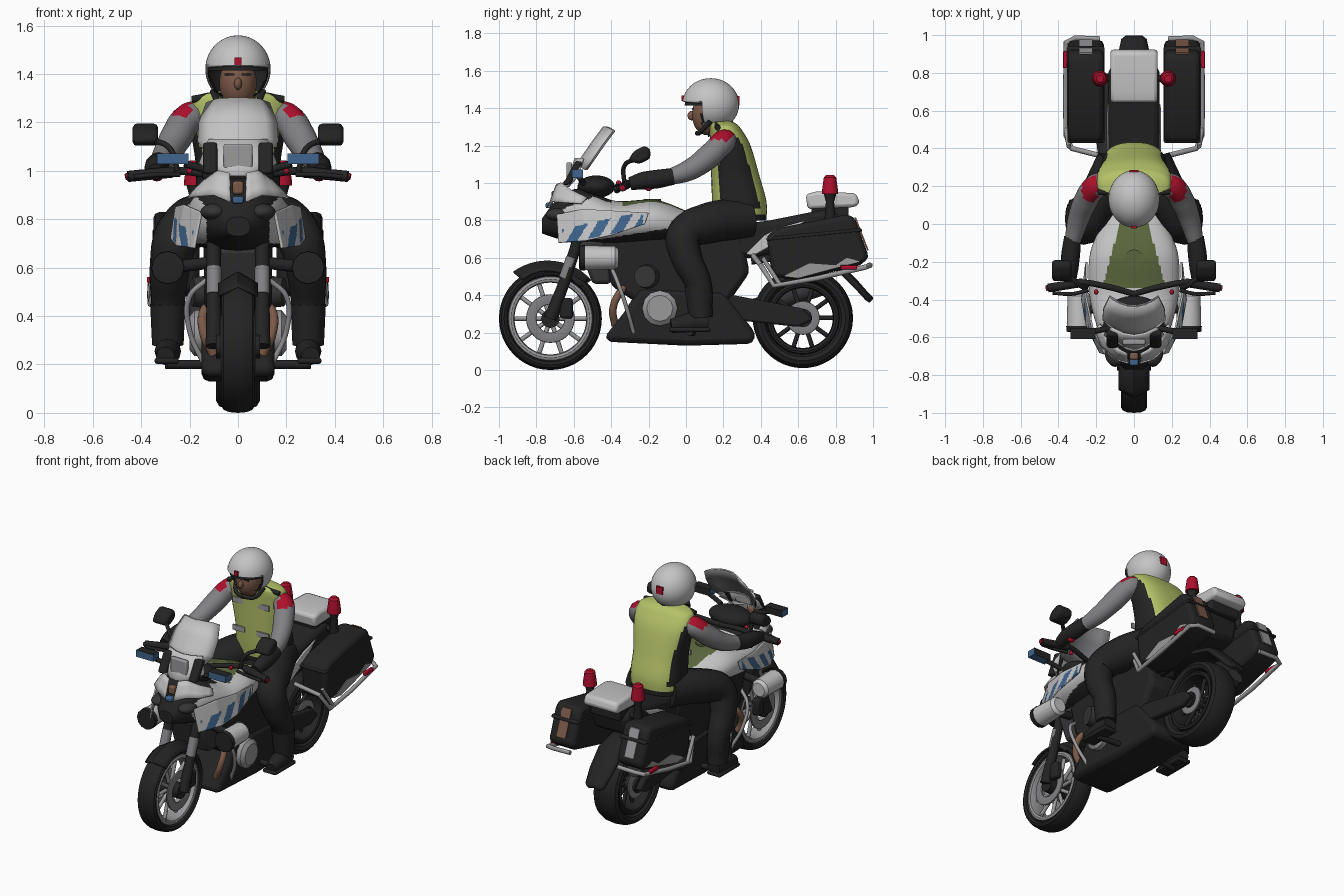
import bpy, bmesh
from math import sin, cos, pi, radians, copysign
from mathutils import Vector

if "Cube" in bpy.data.objects:
    bpy.data.objects.remove(bpy.data.objects["Cube"])

COLOURS = {
    "white": (.55, .55, .55), "silver": (.32, .32, .33), "grey": (.22, .22, .23),
    "black": (.017, .017, .018), "charcoal": (.035, .035, .037), "lime": (.46, .54, .14),
    "olive": (.1, .13, .045), "red": (.42, .005, .025), "blue": (.05, .13, .27), "brown": (.2, .1, .065)}
MATS, PARTS = {}, []
for key, rgb in COLOURS.items():
    m = bpy.data.materials.new(key)
    m.use_nodes = True
    m.diffuse_color = (*rgb, 1)
    bsdf = m.node_tree.nodes["Principled BSDF"]
    bsdf.inputs["Base Color"].default_value = (*rgb, 1)
    bsdf.inputs["Roughness"].default_value = .6
    MATS[key] = m


def finish(name, mesh, mat, mirror=False, bevel=0, solid=0, rule=None):
    """Colour, link and modify a mesh; rule(centre, normal) names the colour of each face."""
    ob = bpy.data.objects.new(name, mesh)
    bpy.context.collection.objects.link(ob)
    mesh.materials.clear()
    names = [mat]
    if rule:
        picks = [rule(p.center, p.normal) for p in mesh.polygons]
        names = sorted(set(picks))
        for p, c in zip(mesh.polygons, picks):
            p.material_index = names.index(c)
    for c in names:
        mesh.materials.append(MATS[c])
    if solid:
        mod = ob.modifiers.new("thickness", "SOLIDIFY")
        mod.thickness, mod.offset = solid, 0
    if bevel:
        mod = ob.modifiers.new("bevel", "BEVEL")
        mod.width, mod.segments = bevel, 2
    if mirror:
        ob.modifiers.new("mirror", "MIRROR")
    PARTS.append(ob)


def build(name, verts, faces, mat, **kw):
    mesh = bpy.data.meshes.new(name)
    mesh.from_pydata(verts, [], faces)
    bm = bmesh.new()
    bm.from_mesh(mesh)
    bmesh.ops.recalc_face_normals(bm, faces=bm.faces)
    bm.to_mesh(mesh)
    bm.free()
    finish(name, mesh, mat, **kw)


def grid(name, rows, mat, closed=False, caps=False, ring=False, **kw):
    """Skin rows of points; closed joins each row, ring joins last row to first."""
    n, r = len(rows[0]), len(rows)
    faces = [(i * n + j, i * n + (j + 1) % n, (i + 1) % r * n + (j + 1) % n, (i + 1) % r * n + j)
             for i in range(r if ring else r - 1) for j in range(n if closed else n - 1)]
    if caps:
        faces += [tuple(range(n)), tuple(range((r - 1) * n, r * n))]
    build(name, [p for row in rows for p in row], faces, mat, **kw)


def strip(name, top, bottom, mat, k=24, **kw):
    """Finely divided panel between two edge lines."""
    def fine(pts):
        return [Vector(a).lerp(b, i / k) for a, b in zip(pts, map(Vector, pts[1:])) for i in range(k)] + [Vector(pts[-1])]
    a, b = fine(top), fine(bottom)
    grid(name, [[p.lerp(q, i / k) for p, q in zip(a, b)] for i in range(k + 1)], mat, **kw)


def loft(name, keys, mat, axis="y", power=2.0, steps=6, n=32, **kw):
    """Rounded sections (position, centre, half width, half depth) along y or z."""
    rows, last = [], len(keys) - 1
    for i in range(last * steps + 1):
        k = min(i // steps, last - 1)
        t = i / steps - k
        a, b, c, d = (Vector(keys[max(0, min(last, k + q))]) for q in (-1, 0, 1, 2))
        pos, mid, hw, hd = b + (c - a) * t / 2 + (a - b * 2.5 + c * 2 - d / 2) * t ** 2 + (b * 3 - a - c * 3 + d) * t ** 3 / 2
        row = []
        for j in range(n):
            u, v = (copysign(abs(f) ** (2 / power), f) for f in (cos(2 * pi * j / n), sin(2 * pi * j / n)))
            row.append((hw * u, pos, mid + hd * v) if axis == "y" else (hw * u, mid + hd * v, pos))
        rows.append(row)
    grid(name, rows, mat, closed=True, caps=True, **kw)


def tube(name, pts, mat, r=.02, straight=False, mirror=False, **kw):
    """Round tube through (x, y, z[, radius]) points."""
    cu = bpy.data.curves.new(name, "CURVE")
    cu.dimensions, cu.bevel_depth, cu.bevel_resolution = "3D", 1, 4
    cu.resolution_u, cu.use_fill_caps = 8, True
    sp = cu.splines.new("POLY" if straight else "BEZIER")
    store = sp.points if straight else sp.bezier_points
    store.add(len(pts) - 1)
    for p, q in zip(store, pts):
        p.co = (*q[:3], 1) if straight else q[:3]
        p.radius = q[3] if len(q) > 3 else r
        if not straight:
            p.handle_left_type = p.handle_right_type = "AUTO"
    tmp = bpy.data.objects.new(name + " path", cu)
    bpy.context.collection.objects.link(tmp)
    mesh = bpy.data.meshes.new_from_object(tmp.evaluated_get(bpy.context.evaluated_depsgraph_get()))
    bpy.data.objects.remove(tmp)
    finish(name, mesh, mat, mirror=mirror, **kw)


def prism(name, prof, x0, x1, mat, **kw):
    """Side profile of (y, z) points stretched from x0 to x1."""
    grid(name, [[(x, *p) for p in prof] for x in (x0, x1)], mat, closed=True, caps=True, **kw)


def box(name, c, s, mat, **kw):
    y, z, h, k = c[1], c[2], s[1] / 2, s[2] / 2
    prism(name, [(y - h, z - k), (y + h, z - k), (y + h, z + k), (y - h, z + k)],
          c[0] - s[0] / 2, c[0] + s[0] / 2, mat, **kw)


def ball(name, c, s, mat, drop=None, **kw):
    bm = bmesh.new()
    bmesh.ops.create_uvsphere(bm, u_segments=40, v_segments=28, radius=1)
    for v in bm.verts:
        v.co = Vector(a + b * q for a, b, q in zip(c, v.co, s))
    if drop:
        gone = [f for f in bm.faces if drop(f.calc_center_median())]
        bmesh.ops.delete(bm, geom=gone, context="FACES")
    mesh = bpy.data.meshes.new(name)
    bm.to_mesh(mesh)
    bm.free()
    finish(name, mesh, mat, **kw)


def wheel_ring(name, y, z, hw, r0, r1, mat, power=2.0, cx=0, **kw):
    """Ring around the x axis with a rounded section."""
    rows, mid, half = [], (r0 + r1) / 2, (r1 - r0) / 2
    for i in range(48):
        a, row = 2 * pi * i / 48, []
        for j in range(12):
            u, v = (copysign(abs(f) ** (2 / power), f) for f in (cos(pi * j / 6), sin(pi * j / 6)))
            row.append((cx + hw * u, y + (mid + half * v) * cos(a), z + (mid + half * v) * sin(a)))
        rows.append(row)
    grid(name, rows, mat, closed=True, ring=True, **kw)


# Wheels
for side, y, z, hw, r, depth, rim, disc in (("front", -.725, .275, .068, .275, .055, "silver", .13),
                                            ("rear", .625, .278, .09, .268, .08, "black", .09)):
    wheel_ring(side + "_tyre", y, z, hw, r - depth, r, "black", 2.2)
    wheel_ring(side + "_rim", y, z, hw * .85, r - depth - .028, r - depth + .008, rim, 4)
    wheel_ring(side + "_brake_disc", y, z, .008, disc - .055, disc, "grey", 4, cx=.065, mirror=True)
    tube(side + "_hub", [(-.09, y, z), (.09, y, z)], "black", .05, True)
    for i in range(10):
        a = 2 * pi * i / 10
        d = Vector((0, cos(a), sin(a)))
        tube(side + "_spoke", [Vector((0, y, z)) + d * .04, Vector((0, y, z)) + d * (r - depth - .01)], rim, .012, True)

# Fork, mudguards and swing arm
tube("fork_leg", [(.1, -.725, .275, .034), (.1, -.65, .47, .03), (.1, -.55, .78, .03)], "black", straight=True, mirror=True)
tube("fork_slider", [(.1, -.65, .49), (.1, -.61, .6)], "grey", .031, True, True)
box("brake_caliper", (.09, -.64, .33), (.05, .07, .11), "black", bevel=.015, mirror=True)
grid("front_mudguard", [[(x, -.74 + (.31 - abs(x)) * cos(radians(a)), .27 + (.31 - abs(x) * .6) * sin(radians(a)))
     for x in (-.08, -.05, 0, .05, .08)] for a in range(42, 132, 6)], "black", solid=.01)
grid("rear_mudguard", [[(x, y, z - abs(x) * .3) for x in (-w, -w * .6, 0, w * .6, w)]
     for y, z, w in ((.35, .6, .085), (.6, .64, .085), (.8, .58, .085), (.9, .48, .08), (.97, .4, .065), (.99, .38, .04))], "black", solid=.025)
prism("swing_arm", [(.15, .28), (.15, .42), (.62, .33), (.68, .27), (.6, .23)], .09, .13, "black", bevel=.012, mirror=True)
tube("silencer", [(-.14, .25, .3, .04), (-.15, .45, .36, .05), (-.16, .78, .47, .055)], "charcoal", straight=True)

# Engine and frame
prism("belly", [(-.44, .17), (-.33, .31), (-.25, .44), (.2, .42), (.37, .2), (.36, .14), (0, .13), (-.4, .15)], -.15, .15, "black", bevel=.03)
prism("engine_block", [(-.4, .45), (-.46, .68), (-.3, .75), (.3, .72), (.34, .52), (.22, .35), (-.25, .35)], -.14, .14, "black", bevel=.03)
tube("engine_cover", [(.12, -.14, .33, .095), (.18, -.14, .33, .095), (.2, -.14, .33, .07)], "silver", straight=True, mirror=True)
tube("cylinder_head", [(.1, -.2, .5, .07), (.19, -.22, .5, .06)], "charcoal", straight=True, mirror=True)
tube("exhaust_header", [(.11, -.32, .45), (.14, -.35, .42), (.14, -.39, .33), (.1, -.38, .24)], "brown", .02, mirror=True)
tube("crash_bar", [(.13, -.4, .55), (.2, -.37, .48), (.2, -.32, .34), (.14, -.28, .2)], "silver", .011, mirror=True)
tube("foot_peg", [(.1, .04, .2), (.3, .02, .2)], "black", .018, True, True)
prism("radiator", [(-.58, .68), (-.5, .46), (-.4, .46), (-.4, .72)], -.13, .13, "charcoal", bevel=.02)


# Painted fairing and tank in one shell
def fairing_paint(c, n):
    x, y, z = abs(c.x), c.y, c.z
    if y > -.34 and x < .075 - .28 * y and z > .79:
        return "olive"
    if z < .7 + max(0, y + .45) * .16 or (y < -.5 and z > .82 + (y + .76) * .4) or (y < -.4 and x < .13):
        return "black"
    return "white"


def wing_paint(c, n):
    on_band = abs(c.z - .735 - (c.y + .55) * .22) < .042 and -.66 < c.y < -.23
    return "blue" if on_band and (c.y - c.z * .6) % .105 < .058 else "white"


loft("fairing_and_tank", [(-.77, .77, .05, .04), (-.68, .81, .13, .11), (-.56, .82, .19, .15), (-.38, .785, .235, .12),
     (-.17, .795, .235, .115), (-.02, .77, .18, .09), (.1, .74, .12, .06)],
     "white", power=2.3, steps=20, n=120, rule=fairing_paint)
strip("nose_cheek", [(.035, -.69, .99), (.08, -.665, 1.0), (.14, -.61, .96), (.18, -.53, .92)],
      [(.03, -.735, .87), (.1, -.715, .9), (.17, -.65, .895), (.205, -.56, .89)], "white", k=3, solid=.012, mirror=True)
strip("fairing_wing", [(.15, -.69, .83), (.22, -.55, .86), (.255, -.38, .85), (.25, -.2, .84)],
      [(.18, -.68, .68), (.25, -.54, .69), (.275, -.4, .72), (.255, -.22, .78)], "white", solid=.01, mirror=True, rule=wing_paint)
tube("tank_cap", [(0, -.18, .89), (0, -.18, .915)], "olive", .045, True)
ball("headlight", (.1, -.68, .83), (.055, .07, .035), "charcoal", mirror=True)
box("nose_badge", (0, -.7, .93), (.045, .04, .055), "brown", bevel=.01)
box("nose_lamp", (0, -.73, .88), (.045, .04, .03), "blue", bevel=.008)
ball("dashboard", (0, -.48, .98), (.15, .1, .06), "black")

# Windscreen with lower shield
for name, shift, mat in (("windscreen", 0, "white"), ("windscreen_inner", .01, "grey")):
    grid(name, [[(w * t, y + shift + .05 * t * t, z - .02 * t ** 4) for t in (-1, -.7, -.35, 0, .35, .7, 1)]
         for w, y, z in ((.13, -.59, 1.09), (.165, -.555, 1.14), (.16, -.5, 1.22), (.13, -.44, 1.3))], mat, solid=.008)
grid("nose_shield", [[(w * t, y + .04 * t * t, z) for t in (-1, -.5, 0, .5, 1)]
     for w, y, z in ((.08, -.67, .98), (.16, -.625, 1.03), (.12, -.59, 1.13))], "white", solid=.012)
box("shield_panel", (0, -.625, 1.06), (.12, .03, .1), "silver", bevel=.008)
prism("shield_vent", [(-.66, .99), (-.62, .99), (-.55, 1.11), (-.59, 1.12)], .085, .145, "black", bevel=.012, mirror=True)

# Signal lamps, handlebar and mirrors
box("signal_lamp", (.27, -.58, 1.05), (.13, .06, .045), "blue", mirror=True,
    rule=lambda c, n: "black" if n.z > .5 or n.y > .5 else "blue")
tube("lamp_stalk", [(.12, -.55, 1.0), (.22, -.57, 1.03)], "black", .015, True, True)
tube("handlebar", [(0, -.37, .96), (.15, -.33, .99), (.28, -.31, 1.0), (.46, -.34, .975)], "black", .016, mirror=True)
tube("grip", [(.27, -.31, .995), (.455, -.339, .977)], "black", .023, True, True)
tube("bar_end", [(.45, -.338, .978), (.465, -.34, .975)], "red", .014, True, True)
tube("brake_lever", [(.24, -.35, .985), (.33, -.37, .985), (.43, -.365, .975)], "black", .01, mirror=True)
ball("switch_button", (.2, -.36, 1.0), (.012, .014, .014), "red", mirror=True)
ball("thumb_switch", (.335, -.2, .975), (.025, .02, .018), "red", mirror=True)
tube("mirror_stalk", [(.25, -.33, 1.0), (.28, -.33, 1.09), (.36, -.26, 1.13)], "black", .012, mirror=True)
prism("mirror", [(-.31, 1.12), (-.28, 1.17), (-.22, 1.2), (-.19, 1.18), (-.19, 1.13), (-.25, 1.1)], .33, .435, "black", bevel=.025, mirror=True)

# Side lamp pods
tube("lamp_pod", [(.29, -.36, .6, .045), (.29, -.38, .6, .062), (.29, -.54, .6, .066)], "white", straight=True, mirror=True)
tube("lamp_pod_front", [(.29, -.54, .6, .069), (.29, -.57, .6, .067), (.29, -.572, .6, .04)], "black", straight=True, mirror=True)
tube("lamp_pod_bracket", [(.12, -.45, .62), (.29, -.45, .6)], "black", .025, True, True)

# Seat, tail and luggage
prism("seat", [(.02, .72), (.1, .78), (.3, .78), (.45, .8), (.75, .86), (.84, .82), (.8, .68), (.35, .6), (.05, .6)], -.135, .135, "black", bevel=.03)
prism("tail_panel", [(.32, .62), (.42, .72), (.5, .76), (.64, .8), (.52, .7), (.36, .61)], .12, .142, "white", bevel=.006, mirror=True)
prism("pannier", [(.46, .5), (.43, .72), (.5, .76), (.85, .83), (.9, .82), (.98, .6), (.93, .56), (.6, .48)], .16, .35, "black", bevel=.025, mirror=True)
prism("pannier_lid_edge", [(.43, .69), (.43, .71), (.935, .76), (.945, .74)], .157, .353, "black", bevel=.008, mirror=True)
prism("pannier_trim", [(.52, .5), (.66, .57), (.8, .56), (.86, .6), (.93, .58), (.6, .49)], .345, .354, "silver", mirror=True)
for x, mat in ((.255, "brown"), (-.255, "silver")):
    prism("pannier_reflector", [(.9, .815), (.968, .64), (.977, .64), (.909, .815)], x - .035, x + .035, mat)
tube("pannier_rail", [(.17, .36, .61), (.33, .4, .56), (.36, .47, .45), (.362, .7, .49), (.36, .96, .55), (.31, .985, .56), (.18, .98, .56)],
     "silver", .014, True, True)
tube("pannier_rail_brace", [(.36, .5, .46), (.345, .41, .6)], "silver", .012, True, True)
box("rail_marker", (.366, .87, .55), (.022, .09, .025), "red", bevel=.005, mirror=True)
prism("top_case", [(.65, .86), (.64, .94), (.7, .955), (.91, .945), (.93, .89), (.9, .87)], -.125, .125, "white", bevel=.02)
box("top_case_mount", (0, .77, .84), (.22, .2, .07), "black", bevel=.01)
tube("beacon_arm", [(.08, .77, .82), (.18, .77, .82)], "black", .018, True, True)
tube("beacon_post", [(.18, .77, .8, .03), (.18, .77, .9, .022), (.18, .77, .95, .036)], "black", straight=True, mirror=True)
tube("beacon", [(.18, .77, .94, .044), (.18, .77, .965, .042), (.18, .77, 1.03, .033), (.18, .77, 1.043, .02)], "red", straight=True, mirror=True)

# Rider torso and head
loft("vest", [(.8, .29, .17, .14), (.9, .285, .175, .145), (1.03, .265, .175, .13), (1.2, .238, .2, .107),
     (1.285, .212, .195, .085), (1.315, .2, .16, .07), (1.33, .19, .08, .05)], "lime", axis="z", power=2.5, n=64, steps=10,
     rule=lambda c, n: "black" if (abs(n.x) > .68 and .86 < c.z < 1.24) or c.z < .83 else "lime")
for z in (1.19, 1.0):
    box("vest_reflector", (.09, .138, z), (.09, .009, .035), "silver", mirror=True)
tube("shoulder_strap", [(.08, .16, 1.315), (.19, .17, 1.295)], "black", .015, True, True)
tube("collar", [(0, .19, 1.28, .08), (0, .16, 1.34, .065)], "black", straight=True)
ball("head", (0, .115, 1.365), (.077, .083, .11), "brown")
ball("nose", (0, .03, 1.36), (.016, .022, .025), "brown")
box("eyebrow", (.035, .036, 1.398), (.04, .009, .008), "black", mirror=True)
ball("helmet", (0, .132, 1.42), (.135, .152, .14), "white",
     drop=lambda c: c.z < 1.3 or (c.z < 1.43 and c.y < .09))
ball("helmet_lining", (0, .135, 1.415), (.126, .142, .13), "black",
     drop=lambda c: c.z < 1.29 or (c.z < 1.42 and c.y < .085))
tube("helmet_brim", [(-.125, .08, 1.432), (-.065, .01, 1.437), (0, -.01, 1.44), (.065, .01, 1.437), (.125, .08, 1.432)], "grey", .007)
tube("chin_strap", [(.105, .13, 1.33), (.07, .08, 1.275), (0, .06, 1.265)], "black", .013, mirror=True)
box("helmet_front_badge", (0, -.017, 1.453), (.028, .012, .03), "red")
box("helmet_rear_badge", (0, .28, 1.44), (.05, .012, .05), "red")

# Rider limbs
tube("sleeve", [(.15, .22, 1.235, .056), (.2, .2, 1.218, .066), (.255, .12, 1.14, .066), (.295, .02, 1.07, .057), (.325, -.09, 1.03, .043)],
     "grey", mirror=True, rule=lambda c, n: "red" if c.z > 1.228 and c.x > .195 and c.y < .25 else "grey")
tube("glove", [(.325, -.07, 1.035, .045), (.335, -.16, 1.02, .05), (.34, -.23, 1.012, .047), (.34, -.3, .995, .035)], "black", mirror=True)
tube("trouser_leg", [(.09, .33, .81, .11), (.19, .12, .785, .11), (.255, -.01, .72, .095), (.28, .0, .61, .085),
     (.29, .07, .45, .07), (.29, .08, .28, .06)], "black", mirror=True)
tube("boot_cuff", [(.29, .065, .45, .073), (.29, .08, .28, .065)], "black", straight=True, mirror=True)
tube("boot", [(.29, .12, .25, .045), (.29, .04, .255, .055), (.3, -.08, .235, .038)], "black", mirror=True)
box("boot_sole", (.295, .02, .215), (.1, .22, .025), "black", bevel=.01, mirror=True)

# Smooth rounded surfaces, keep creases
bpy.ops.object.select_all(action="DESELECT")
for ob in PARTS:
    ob.select_set(True)
bpy.context.view_layer.objects.active = PARTS[0]
bpy.ops.object.shade_smooth_by_angle(angle=radians(35))
